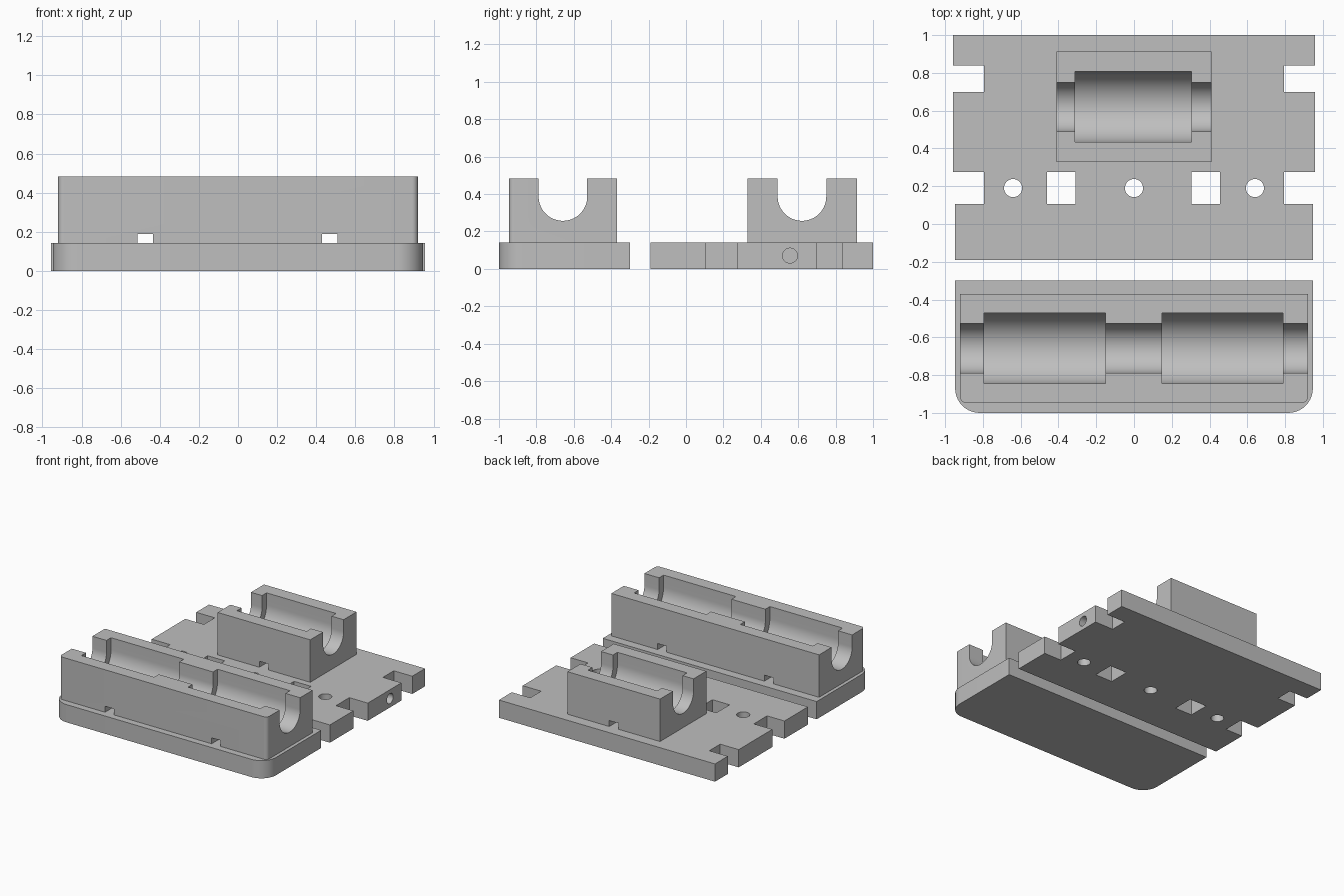
import bpy, bmesh, math
from mathutils import Vector

cube = bpy.data.objects.get("Cube")
if cube:
    bpy.data.objects.remove(cube, do_unlink=True)

grey = bpy.data.materials.new("plain grey")
grey.use_nodes = True
colour = (0.52, 0.52, 0.52, 1)
grey.diffuse_color = colour
grey.node_tree.nodes["Principled BSDF"].inputs["Base Color"].default_value = colour

PLATE_TOP, BLOCK_TOP = 0.142, 0.482
AXIS_Z = 0.387            # height of the channel centre line
BORE, POCKET = 0.13, 0.187  # rod and bearing radii


def arc(cx, cy, r, start, end, steps):
    """Points along an arc, angles in degrees."""
    angles = [math.radians(start + (end - start) * i / steps) for i in range(steps + 1)]
    return [(cx + r * math.cos(a), cy + r * math.sin(a)) for a in angles]


def prism(name, outline, lo, hi, axis="z"):
    """Extrude a 2D outline along z (outline in x, y) or x (outline in y, z)."""
    place = (lambda a, b, t: (a, b, t)) if axis == "z" else (lambda a, b, t: (t, a, b))
    bm = bmesh.new()
    face = bm.faces.new([bm.verts.new(place(a, b, lo)) for a, b in outline])
    top = bmesh.ops.extrude_face_region(bm, geom=[face])["geom"]
    bmesh.ops.translate(bm, verts=[v for v in top if isinstance(v, bmesh.types.BMVert)],
                        vec=Vector(place(0, 0, hi - lo)))
    bmesh.ops.recalc_face_normals(bm, faces=bm.faces[:])
    mesh = bpy.data.meshes.new(name)
    bm.to_mesh(mesh)
    bm.free()
    mesh.materials.append(grey)
    obj = bpy.data.objects.new(name, mesh)
    bpy.context.collection.objects.link(obj)
    return obj


def rect(x0, x1, y0, y1):
    return [(x0, y0), (x1, y0), (x1, y1), (x0, y1)]


def front_rounded(hx, y0, y1, r):
    """Rectangle whose two front corners are rounded."""
    return (arc(-hx + r, y0 + r, r, 180, 270, 10)
            + arc(hx - r, y0 + r, r, 270, 360, 10) + [(hx, y1), (-hx, y1)])


def channel(y, r, x0, x1):
    """U-shaped cutter, open at the top."""
    outline = arc(y, AXIS_Z, r, 180, 360, 40) + [(y + r, 0.7), (y - r, 0.7)]
    return prism("channel_cutter", outline, x0, x1, "x")


def circle(x, y, r):
    return arc(x, y, r, 0, 360, 32)[:-1]


def carve(obj, cutters):
    """Subtract the cutters, then discard them."""
    bpy.context.view_layer.objects.active = obj
    for cutter in cutters:
        mod = obj.modifiers.new("cut", "BOOLEAN")
        mod.operation, mod.solver, mod.object = "DIFFERENCE", "EXACT", cutter
        bpy.ops.object.modifier_apply(modifier=mod.name)
        bpy.data.objects.remove(cutter, do_unlink=True)


def tie_slot(x, y0, y1):
    """Cable tie passage under a block."""
    return prism("slot_cutter", rect(x - 0.04, x + 0.04, y0, y1), 0.1, 0.19)


# Front plate with two rounded corners
front_plate = prism("front_plate", front_rounded(0.947, -1, -0.3, 0.13), 0, PLATE_TOP)

# Rear plate: stepped outline, mirrored left to right
right_edge = [(0.947, -0.19), (0.947, 0.107), (0.793, 0.107), (0.793, 0.275),
              (0.957, 0.275), (0.957, 0.7), (0.793, 0.7), (0.793, 0.838),
              (0.957, 0.838), (0.957, 1)]
outline = right_edge + [(-x, y) for x, y in reversed(right_edge)]
rear_plate = prism("rear_plate", outline, 0, PLATE_TOP)

# Screw holes, square openings and the blind hole in the side
holes = [prism("hole_cutter", circle(x, 0.19, 0.048), -0.1, 0.3) for x in (-0.64, 0, 0.64)]
holes += [prism("square_cutter", rect(x - 0.076, x + 0.076, 0.107, 0.275), -0.1, 0.3)
          for x in (-0.385, 0.38)]
holes.append(prism("side_hole_cutter", circle(0.556, 0.071, 0.04), 0.6, 1.1, "x"))
carve(rear_plate, holes)

# Front bearing block: two pockets
front_block = prism("front_bearing_block", front_rounded(0.92, -0.947, -0.37, 0.03),
                    PLATE_TOP, BLOCK_TOP)
carve(front_block, [channel(-0.658, BORE, -1.1, 1.1),
                    channel(-0.658, POCKET, -0.795, -0.151),
                    channel(-0.658, POCKET, 0.149, 0.79),
                    tie_slot(-0.475, -1.1, -0.2), tie_slot(0.47, -1.1, -0.2)])

# Rear bearing block: one pocket
rear_block = prism("rear_bearing_block", rect(-0.41, 0.41, 0.328, 0.914), PLATE_TOP, BLOCK_TOP)
carve(rear_block, [channel(0.62, BORE, -0.6, 0.6), channel(0.62, POCKET, -0.312, 0.304),
                   tie_slot(0, 0.2, 1.1)])

# Smooth the round surfaces, keep the edges crisp
bpy.ops.object.select_all(action="DESELECT")
for obj in (front_plate, rear_plate, front_block, rear_block):
    obj.select_set(True)
bpy.context.view_layer.objects.active = front_plate
bpy.ops.object.shade_smooth_by_angle(angle=math.radians(30))
